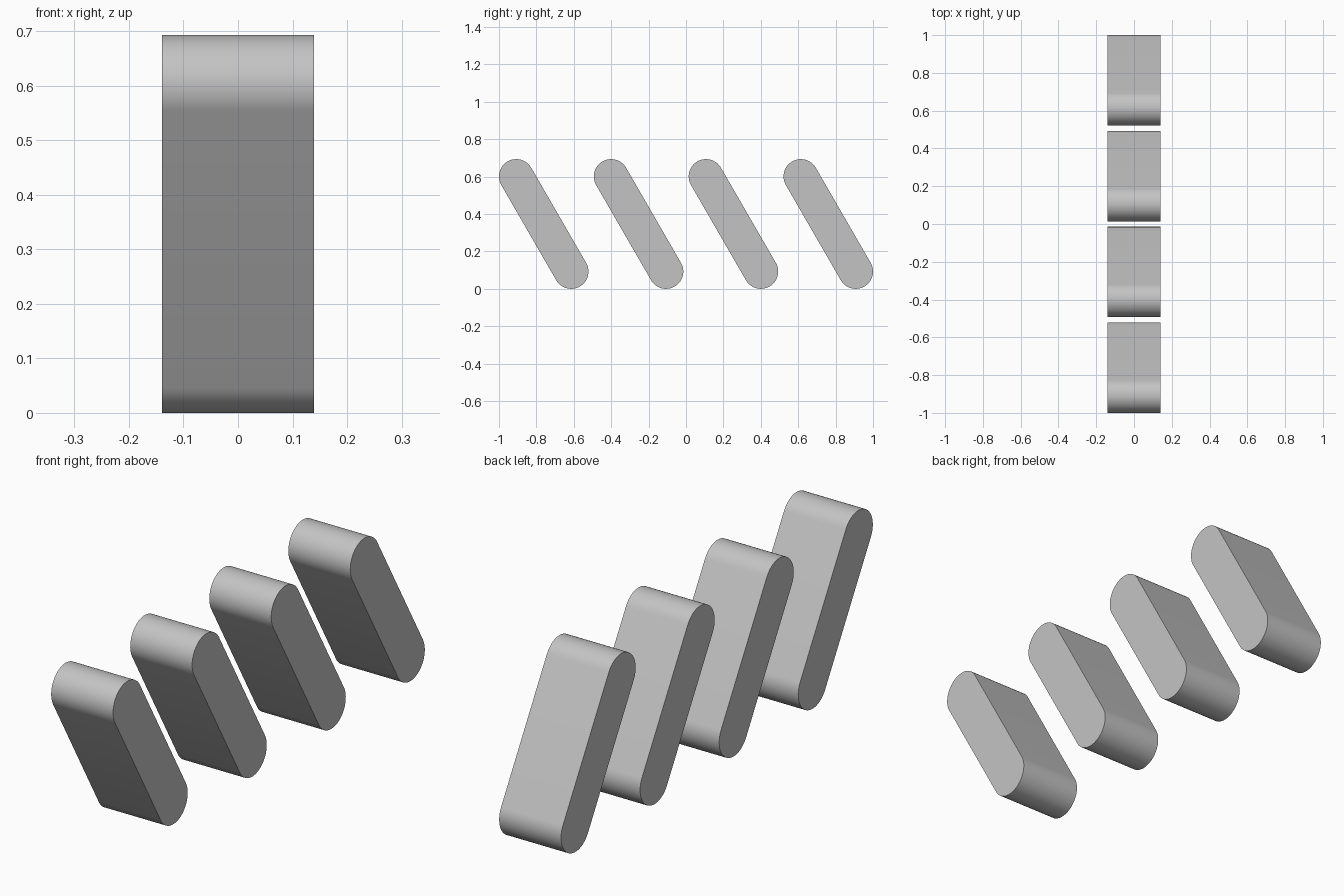
import bpy
import bmesh
import math
from mathutils import Vector

cube = bpy.data.objects.get("Cube")
if cube:
    bpy.data.objects.remove(cube, do_unlink=True)

COUNT = 4
RADIUS = 0.0925        # half thickness of a slat
SPAN = 0.587           # distance between the two rounded ends
HALF_WIDTH = 0.139
TILT = math.radians(30)
ARC_STEPS = 32

grey = bpy.data.materials.new("plain grey")
grey.use_nodes = True
colour = (0.55, 0.55, 0.55, 1)
grey.diffuse_color = colour
grey.node_tree.nodes["Principled BSDF"].inputs["Base Color"].default_value = colour

# Tilted stadium outline in the side plane
axis = Vector((0, -math.sin(TILT), math.cos(TILT)))
across = Vector((0, math.cos(TILT), math.sin(TILT)))


def outline():
    points = []
    for end in (1, -1):
        for i in range(ARC_STEPS + 1):
            a = math.pi * i / ARC_STEPS
            points.append(end * (axis * (SPAN / 2 + RADIUS * math.sin(a))
                                 + across * RADIUS * math.cos(a)))
    return points


def add_slat(name, y):
    bm = bmesh.new()
    side = Vector((-HALF_WIDTH, 0, 0))
    face = bm.faces.new([bm.verts.new(p + side) for p in outline()])
    result = bmesh.ops.extrude_face_region(bm, geom=[face])
    moved = [v for v in result["geom"] if isinstance(v, bmesh.types.BMVert)]
    bmesh.ops.translate(bm, verts=moved, vec=(2 * HALF_WIDTH, 0, 0))
    bmesh.ops.recalc_face_normals(bm, faces=bm.faces[:])
    mesh = bpy.data.meshes.new(name)
    bm.to_mesh(mesh)
    bm.free()
    mesh.materials.append(grey)
    slat = bpy.data.objects.new(name, mesh)
    slat.location = (0, y, RADIUS + SPAN / 2 * math.cos(TILT))
    bpy.context.collection.objects.link(slat)
    # Smooth round ends, sharp side edges
    bpy.ops.object.select_all(action="DESELECT")
    slat.select_set(True)
    bpy.context.view_layer.objects.active = slat
    bpy.ops.object.shade_smooth_by_angle(angle=math.radians(30))


# Evenly spaced row of leaning slats filling the full length
depth = SPAN * math.sin(TILT) + 2 * RADIUS
pitch = (2 - depth) / (COUNT - 1)
for n in range(COUNT):
    add_slat(f"slat_{n + 1}", (n - (COUNT - 1) / 2) * pitch)
